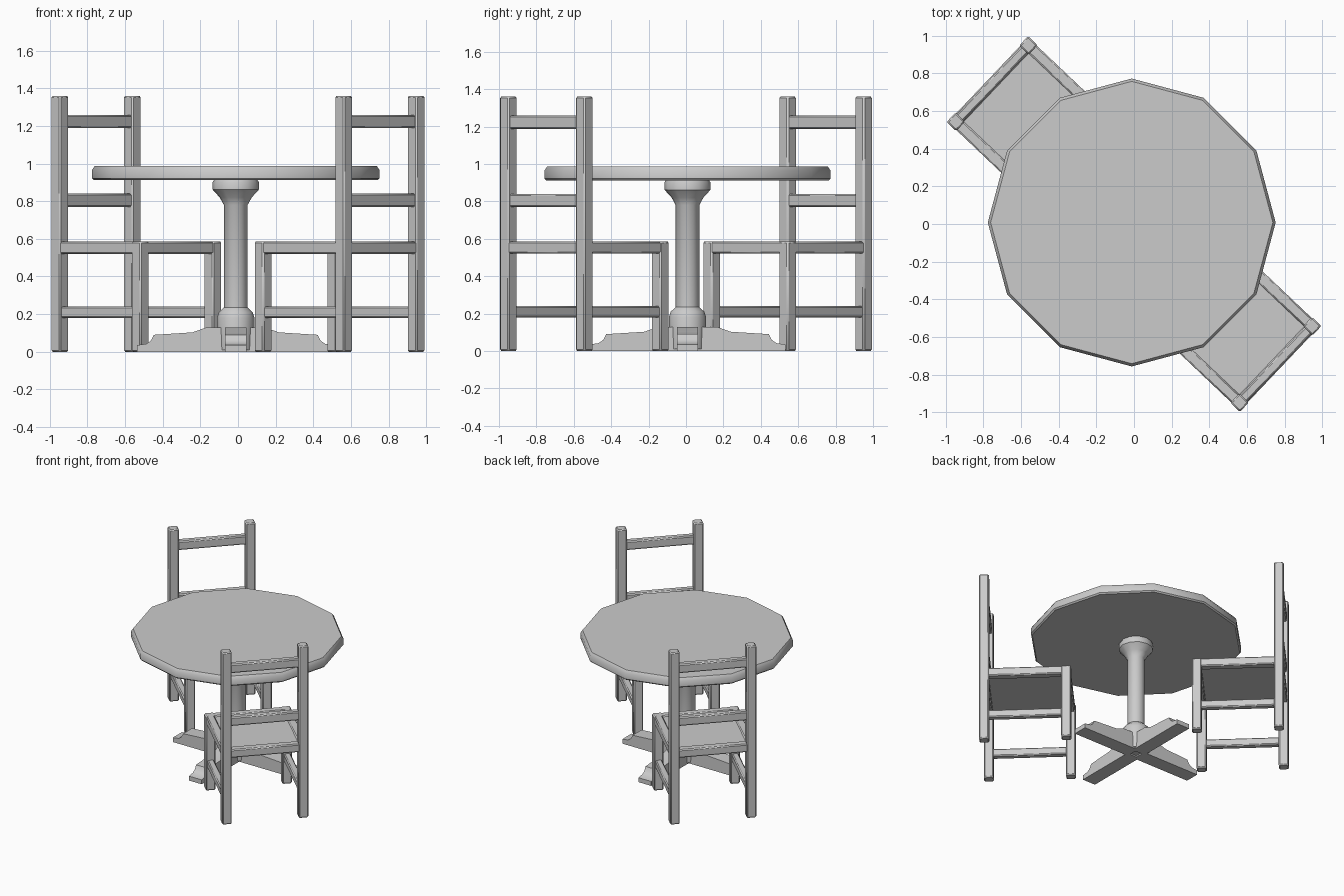
import bpy, bmesh, math
from mathutils import Matrix, Vector

if "Cube" in bpy.data.objects:
    bpy.data.objects.remove(bpy.data.objects["Cube"])

CENTRE = Vector((-0.012, 0.008, 0))


def finish(name, bm, matrix, bevel=0.0, smooth=True):
    if bevel:
        bmesh.ops.bevel(bm, geom=bm.edges[:], offset=bevel, segments=1, affect='EDGES')
    bmesh.ops.recalc_face_normals(bm, faces=bm.faces[:])
    mesh = bpy.data.meshes.new(name)
    bm.to_mesh(mesh)
    bm.free()
    ob = bpy.data.objects.new(name, mesh)
    ob.matrix_world = matrix
    bpy.context.collection.objects.link(ob)
    if smooth:
        bpy.ops.object.select_all(action='DESELECT')
        ob.select_set(True)
        bpy.context.view_layer.objects.active = ob
        bpy.ops.object.shade_smooth_by_angle(angle=math.radians(40))
    return ob


def box(name, matrix, centre, size, bevel=0.008):
    bm = bmesh.new()
    bmesh.ops.create_cube(bm, size=1, matrix=Matrix.Translation(centre) @ Matrix.Diagonal((*size, 1)))
    return finish(name, bm, matrix, bevel)


def lathe(name, profile, sides):
    bm = bmesh.new()
    rings = []
    for r, z in profile:
        rings.append([bm.verts.new((r * math.cos(2 * math.pi * i / sides),
                                    r * math.sin(2 * math.pi * i / sides), z)) for i in range(sides)])
    for a, b in zip(rings, rings[1:]):
        for i in range(sides):
            j = (i + 1) % sides
            bm.faces.new((a[i], a[j], b[j], b[i]))
    bm.faces.new(rings[0])
    bm.faces.new(rings[-1])
    return finish(name, bm, Matrix.Translation(CENTRE))


# Table: twelve-sided top and turned column
lathe("table_top", [(0.755, 0.912), (0.765, 0.922), (0.765, 0.965), (0.75, 0.987)], 12)
lathe("table_column", [(0.095, 0.01), (0.1, 0.18), (0.09, 0.21), (0.063, 0.235), (0.063, 0.78),
                       (0.085, 0.82), (0.123, 0.862), (0.123, 0.9), (0.115, 0.915)], 12)

# Four stepped feet crossing under the column
foot = [(0.03, 0), (0.525, 0), (0.525, 0.035), (0.475, 0.042), (0.45, 0.06), (0.435, 0.09),
        (0.23, 0.103), (0.16, 0.128), (0.03, 0.13)]
for k in range(4):
    bm = bmesh.new()
    face = bm.faces.new([bm.verts.new((x, -0.056, z)) for x, z in foot])
    new = bmesh.ops.extrude_face_region(bm, geom=[face])["geom"]
    bmesh.ops.translate(bm, vec=(0, 0.112, 0), verts=[v for v in new if isinstance(v, bmesh.types.BMVert)])
    finish(f"table_foot_{k + 1}", bm,
           Matrix.Translation(CENTRE) @ Matrix.Rotation(k * math.pi / 2, 4, 'Z'))


# Chair: back is at local +y, legs at +-W, +-D
W, D, POST = 0.28, 0.295, 0.07


def chair(tag, location, angle):
    m = Matrix.Translation(location) @ Matrix.Rotation(math.radians(angle), 4, 'Z')
    for s, side in ((-1, "left"), (1, "right")):
        box(f"{tag}_{side}_back_post", m, (s * W, D, 0.68), (POST, POST, 1.36))
        box(f"{tag}_{side}_front_leg", m, (s * W, -D, 0.293), (POST, POST, 0.586))
        box(f"{tag}_{side}_stretcher", m, (s * W, 0, 0.21), (0.05, 2 * D, 0.06))
        box(f"{tag}_{side}_seat_rail", m, (s * W, 0, 0.553), (0.06, 2 * D, 0.065))
    for y, side in ((-D, "front"), (D, "back")):
        box(f"{tag}_{side}_seat_rail", m, (0, y, 0.553), (2 * W, 0.06, 0.065))
    for z, level in ((0.805, "lower"), (1.223, "upper")):
        box(f"{tag}_{level}_back_slat", m, (0, D, z), (2 * W, 0.05, 0.07))
    box(f"{tag}_seat", m, (0, 0, 0.565), (2 * W, 2 * D, 0.025), 0)


chair("back_chair", (-0.54, 0.543, 0), 46.5)
chair("front_chair", (0.54, -0.543, 0), 226.5)
